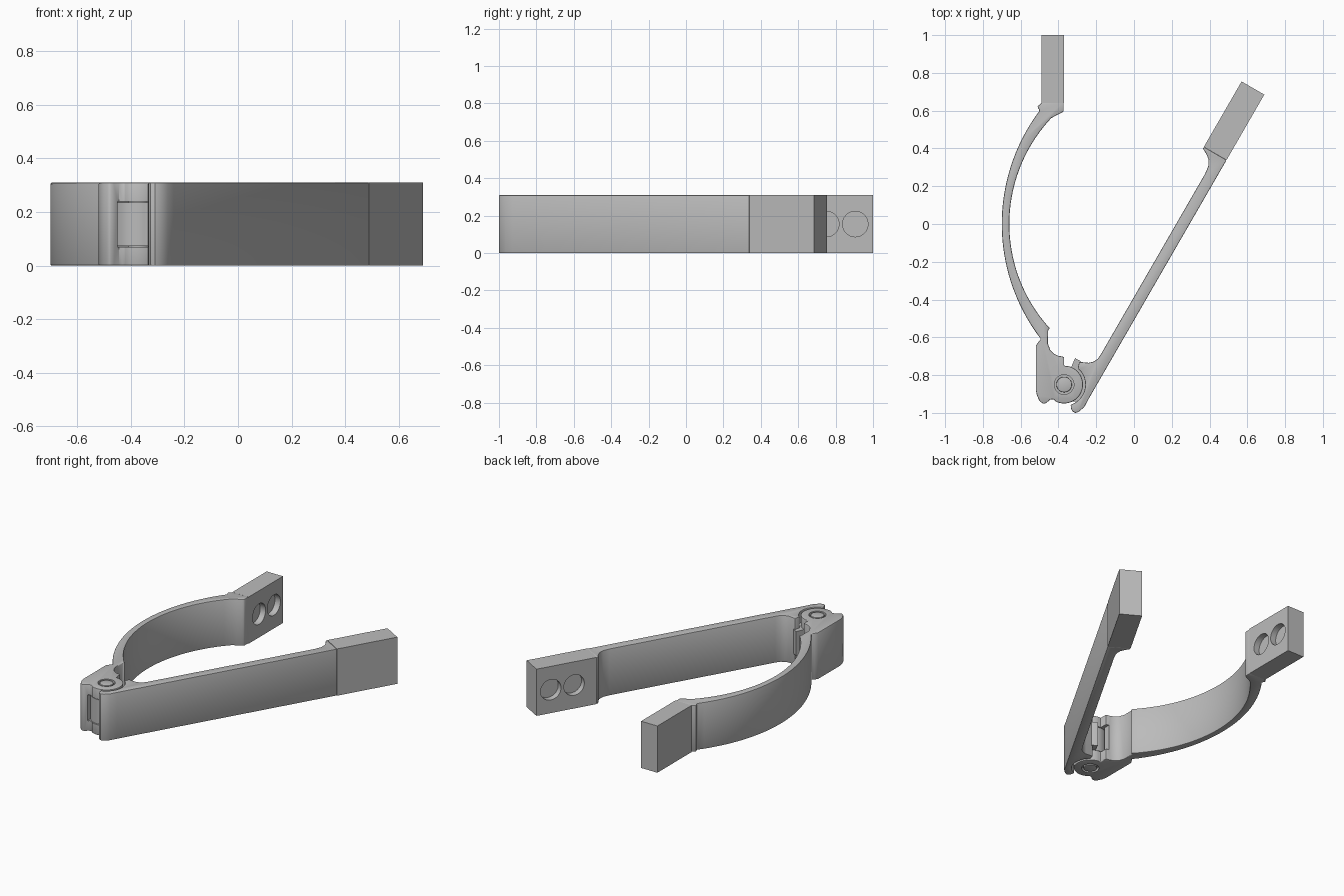
import bpy, bmesh
from math import radians, cos, sin, sqrt
from mathutils import Vector, Matrix

if "Cube" in bpy.data.objects:
    bpy.data.objects.remove(bpy.data.objects["Cube"], do_unlink=True)

H = 0.31                      # overall height
PIN = Vector((-0.37, -0.85))  # hinge axis
LOW, HIGH = 0.07, 0.24        # middle knuckle gap

grey = bpy.data.materials.new("plain grey")
grey.use_nodes = True
grey.diffuse_color = (0.5, 0.5, 0.5, 1)
grey.node_tree.nodes["Principled BSDF"].inputs["Base Color"].default_value = (0.5, 0.5, 0.5, 1)


def add_object(name, bm):
    bmesh.ops.recalc_face_normals(bm, faces=bm.faces)
    mesh = bpy.data.meshes.new(name)
    bm.to_mesh(mesh)
    bm.free()
    obj = bpy.data.objects.new(name, mesh)
    bpy.context.collection.objects.link(obj)
    mesh.materials.append(grey)
    return obj


def extrude(name, points, z0=0.0, z1=H):
    bm = bmesh.new()
    face = bm.faces.new([bm.verts.new((p[0], p[1], z0)) for p in points])
    new = bmesh.ops.extrude_face_region(bm, geom=[face])["geom"]
    tops = [v for v in new if isinstance(v, bmesh.types.BMVert)]
    bmesh.ops.translate(bm, verts=tops, vec=(0, 0, z1 - z0))
    return add_object(name, bm)


def cylinder(name, centre, radius, depth, axis=(0, 0, 1)):
    bm = bmesh.new()
    turn = Vector(axis).to_track_quat('Z', 'Y').to_matrix().to_4x4()
    bmesh.ops.create_cone(bm, cap_ends=True, segments=48, radius1=radius,
                          radius2=radius, depth=depth,
                          matrix=Matrix.Translation(centre) @ turn)
    return add_object(name, bm)


def bake(obj):
    graph = bpy.context.evaluated_depsgraph_get()
    mesh = bpy.data.meshes.new_from_object(obj.evaluated_get(graph))
    obj.modifiers.clear()
    obj.data = mesh


def soften(obj, width=0.006):
    mod = obj.modifiers.new("Rounded rims", 'BEVEL')
    mod.width, mod.segments = width, 2
    mod.limit_method, mod.angle_limit = 'ANGLE', radians(50)
    bake(obj)


def cut(obj, cutter):
    mod = obj.modifiers.new("Cut", 'BOOLEAN')
    mod.object, mod.operation, mod.solver = cutter, 'DIFFERENCE', 'EXACT'
    bake(obj)
    bpy.data.objects.remove(cutter, do_unlink=True)


def arc(radius, start, end, steps=28):
    angles = [radians(start + (end - start) * i / steps) for i in range(steps + 1)]
    return [PIN + radius * Vector((cos(a), sin(a))) for a in angles]


def bow(centre_x, radius, y0, y1, steps=32):
    ys = [y0 + (y1 - y0) * i / steps for i in range(steps + 1)]
    return [(centre_x - sqrt(radius ** 2 - y * y), y) for y in ys]


def grip_block(name, origin, along, inward, length, thick):
    """Plain end block with two blind round sockets on its inner face."""
    o, a, n = Vector(origin), Vector(along), Vector(inward)
    block = extrude(name, [o, o + a * length, o + a * length + n * thick, o + n * thick])
    for distance in (0.095, 0.25):
        c = o + a * distance + n * thick
        cut(block, cylinder("socket_cutter", (c.x, c.y, H / 2), 0.068, 0.08, (n.x, n.y, 0)))
    return block


# Curved arm with the outer hinge knuckles
profile = [(-0.372, 0.645), (-0.488, 0.645), (-0.495, 0.636), (-0.512, 0.622)]
profile += bow(0.30, 1.0, 0.6, -0.61)
profile += [(-0.505, -0.622), (-0.52, -0.645), (-0.52, -0.88), (-0.513, -0.91),
            (-0.5, -0.937), (-0.48, -0.953), (-0.463, -0.947), (-0.445, -0.93),
            (-0.425, -0.928)]
profile += arc(0.1, 245, 440)
profile += [(-0.37, -0.752), (-0.37, -0.703), (-0.4, -0.698), (-0.425, -0.686),
            (-0.443, -0.667), (-0.455, -0.635), (-0.455, -0.56)]
profile += bow(0.16, 0.82, -0.555, 0.56)
profile += [(-0.41, 0.576), (-0.385, 0.588), (-0.372, 0.597)]
curved_arm = extrude("curved_arm", profile)
soften(curved_arm)

# Open the middle of the hinge, then recess a seat around each pin end
cut(curved_arm, extrude("gap_cutter", [(-0.45, -1.1), (-0.2, -1.1), (-0.2, -0.65),
                                       (-0.39, -0.65), (-0.39, -0.74), (-0.45, -0.8)], LOW, HIGH))
for z in (0, H):
    cut(curved_arm, cylinder("seat_cutter", (PIN.x, PIN.y, z), 0.052, 0.04))

curved_block = grip_block("curved_arm_block", (-0.49, 1.0), (0, -1), (1, 0), 0.36, 0.12)

# Straight arm, laid out in distance from its tip and from its outer face
TIP = Vector((0.69, 0.685))
BACK = Vector((-0.5, -0.866))
INWARD = Vector((-0.866, 0.5))


def on_arm(u, v):
    return TIP + BACK * u + INWARD * v


profile = [on_arm(0.4, 0), on_arm(0.4, 0.139), on_arm(0.41, 0.139), on_arm(0.425, 0.11),
           on_arm(0.444, 0.085), on_arm(0.475, 0.068), on_arm(0.52, 0.062), on_arm(1.62, 0.062)]
profile += [(-0.193, -0.715), (-0.215, -0.729), (-0.24, -0.735), (-0.29, -0.73)]
profile += arc(0.112, 50, -72)
profile += [(-0.334, -0.975), (-0.326, -0.992), (-0.31, -1.0), (-0.29, -0.993),
            (-0.262, -0.967), on_arm(1.86, 0)]
straight_arm = extrude("straight_arm", profile)
soften(straight_arm)
straight_block = grip_block("straight_arm_block", TIP, BACK, INWARD, 0.4, 0.139)

# Middle knuckle with its stop tooth, joined to the straight arm
profile = arc(0.097, 68, 290)
profile += [(-0.29, -0.94), (-0.24, -0.86), (-0.265, -0.745), (-0.285, -0.725), (-0.312, -0.71)]
middle_knuckle = extrude("middle_knuckle", profile, LOW + 0.004, HIGH - 0.004)

# Hinge pin
hinge_pin = cylinder("hinge_pin", (PIN.x, PIN.y, H / 2), 0.041, H)
soften(hinge_pin, 0.004)

# Smooth the curved walls, keep the edges crisp
bpy.ops.object.select_all(action='DESELECT')
parts = (curved_arm, curved_block, straight_arm, straight_block, middle_knuckle, hinge_pin)
for obj in parts:
    obj.select_set(True)
bpy.context.view_layer.objects.active = curved_arm
bpy.ops.object.shade_smooth_by_angle(angle=radians(35))
